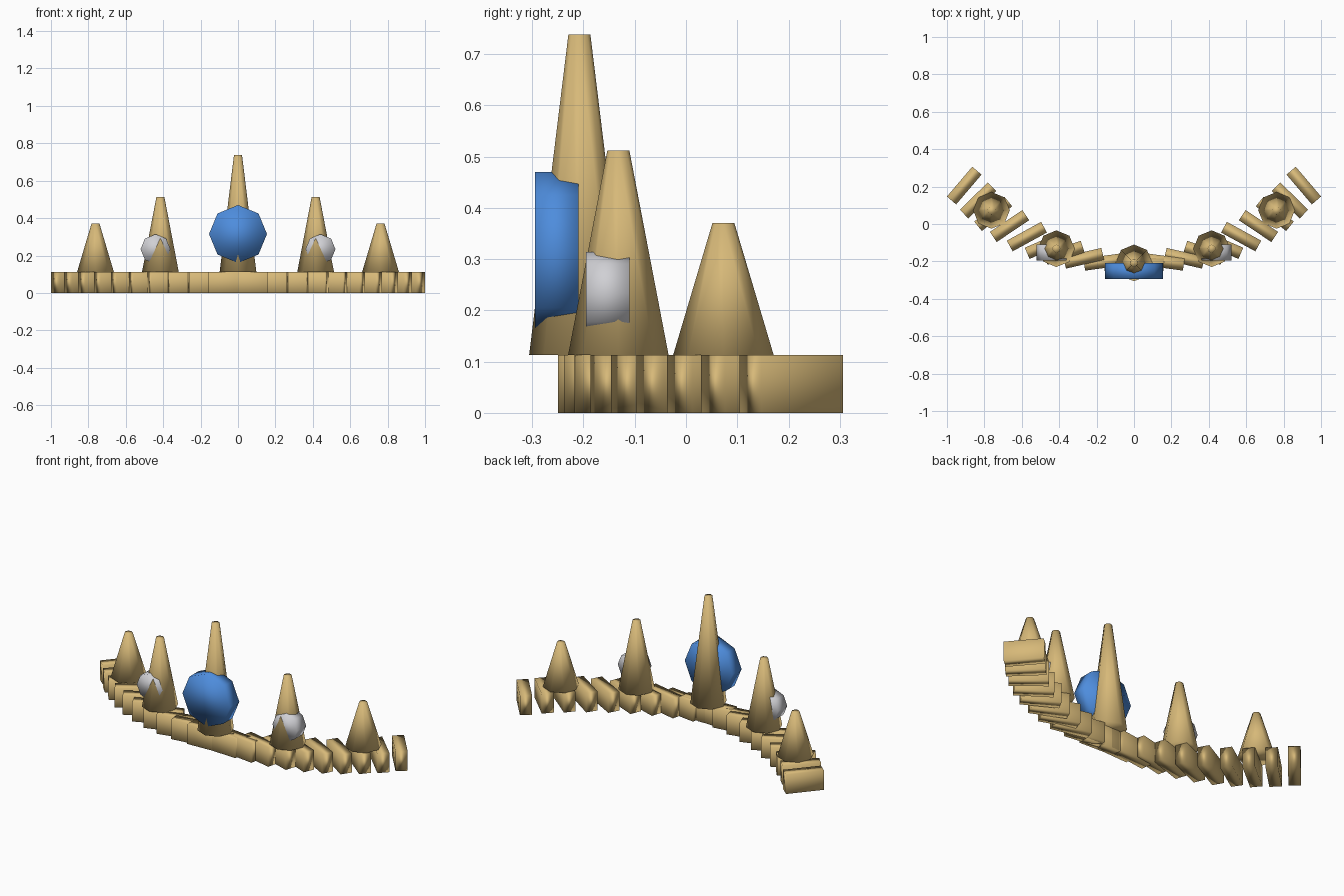
import bpy
from math import sin, cos, radians

if "Cube" in bpy.data.objects:
    bpy.data.objects.remove(bpy.data.objects["Cube"], do_unlink=True)


def material(name, rgb):
    mat = bpy.data.materials.new(name)
    mat.use_nodes = True
    mat.diffuse_color = (*rgb, 1)
    mat.node_tree.nodes["Principled BSDF"].inputs["Base Color"].default_value = (*rgb, 1)
    return mat


gold = material("gold", (0.68, 0.485, 0.19))
blue = material("blue", (0.076, 0.265, 0.72))
silver = material("silver", (0.63, 0.63, 0.66))


def finish(name, mat):
    obj = bpy.context.object
    obj.name = name
    obj.data.materials.append(mat)
    bpy.ops.object.shade_smooth()
    return obj


# Band: overlapping blocks along an arc, each turned against the curve
COUNT, HALF_ARC, RADIUS, ARC_Y = 20, radians(49.6), 1.192, 0.978
BAND_TOP = 0.113
for i in range(COUNT):
    angle = HALF_ARC * (2 * i / (COUNT - 1) - 1)
    bpy.ops.mesh.primitive_cube_add(
        size=1,
        location=(RADIUS * sin(angle), ARC_Y - RADIUS * cos(angle), BAND_TOP / 2),
        rotation=(0, 0, -angle))
    block = finish(f"band_block_{i + 1}", gold)
    block.scale = (0.209, 0.065, BAND_TOP)


# Spikes: blunt eight-sided cones standing on the band
def spike(name, x, y, top):
    height = top - BAND_TOP
    bpy.ops.mesh.primitive_cone_add(
        vertices=8, radius1=0.098, radius2=0.0215, depth=height,
        location=(x, y, BAND_TOP + height / 2))
    finish(name, gold)


# Gems: eight-sided discs facing the front
def gem(name, x, y, z, radius, mat):
    bpy.ops.mesh.primitive_cylinder_add(
        vertices=8, radius=radius, depth=0.085,
        location=(x, y, z), rotation=(radians(90), 0, 0))
    finish(name, mat)


spike("center_spike", 0, -0.208, 0.738)
gem("center_gem", 0, -0.252, 0.315, 0.155, blue)
for side, sign in (("left", 1), ("right", -1)):
    spike(f"{side}_middle_spike", sign * 0.415, -0.132, 0.512)
    spike(f"{side}_outer_spike", sign * 0.762, 0.073, 0.37)
    gem(f"{side}_gem", sign * 0.441, -0.153, 0.234, 0.08, silver)
